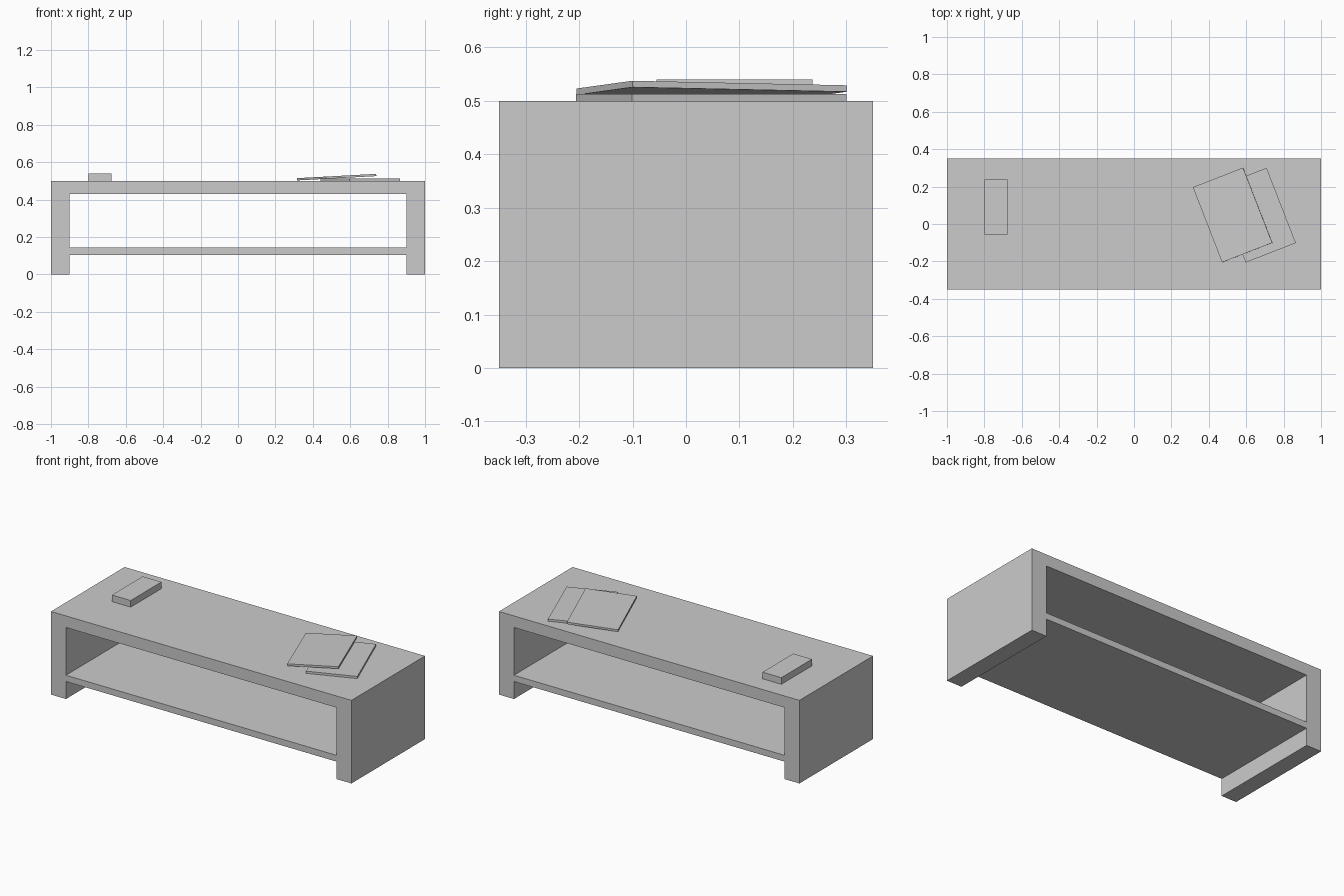
import bpy
import bmesh
from math import radians
from mathutils import Matrix, Vector

cube = bpy.data.objects.get("Cube")
if cube:
    bpy.data.objects.remove(cube, do_unlink=True)

# One plain grey finish for everything
grey = bpy.data.materials.new("plain grey")
grey.use_nodes = True
colour = (0.6, 0.6, 0.6, 1)
grey.diffuse_color = colour
grey.node_tree.nodes["Principled BSDF"].inputs["Base Color"].default_value = colour


def finish(name, bm):
    bmesh.ops.recalc_face_normals(bm, faces=bm.faces)
    mesh = bpy.data.meshes.new(name)
    bm.to_mesh(mesh)
    bm.free()
    mesh.materials.append(grey)
    obj = bpy.data.objects.new(name, mesh)
    bpy.context.collection.objects.link(obj)
    return obj


def box(name, centre, size, turn=0, tilt=0):
    """Box turned about z, then tilted about the y axis (degrees)."""
    bm = bmesh.new()
    bmesh.ops.create_cube(bm, size=1, matrix=Matrix.Diagonal((*size, 1)))
    obj = finish(name, bm)
    obj.matrix_world = (Matrix.Translation(centre)
                        @ Matrix.Rotation(radians(tilt), 4, 'Y')
                        @ Matrix.Rotation(radians(turn), 4, 'Z'))
    return obj


# Table frame: an arch profile extruded through the depth
DEPTH, HEIGHT, INNER, UNDERSIDE = 0.7, 0.5, 0.9, 0.43
half = [(INNER, UNDERSIDE), (INNER, 0), (1, 0), (1, HEIGHT)]
profile = half + [(-x, z) for x, z in reversed(half)]
bm = bmesh.new()
face = bm.faces.new([bm.verts.new((x, -DEPTH / 2, z)) for x, z in profile])
extruded = bmesh.ops.extrude_face_region(bm, geom=[face])
bmesh.ops.translate(bm, vec=Vector((0, DEPTH, 0)),
                    verts=[v for v in extruded["geom"] if isinstance(v, bmesh.types.BMVert)])
finish("table_frame", bm)

# Lower shelf between the side panels
box("lower_shelf", (0, 0, 0.124), (2 * INNER, DEPTH, 0.038))

# Remote control on the right end of the top
box("remote_control", (-0.738, 0.091, 0.52), (0.125, 0.292, 0.04))

# Two magazines, the upper one leaning on the lower one
box("lower_magazine", (0.653, 0.047, 0.5065), (0.288, 0.431, 0.013), turn=21.3)
box("upper_magazine", (0.527, 0.048, 0.52), (0.288, 0.431, 0.012), turn=21.3, tilt=-3.1)
